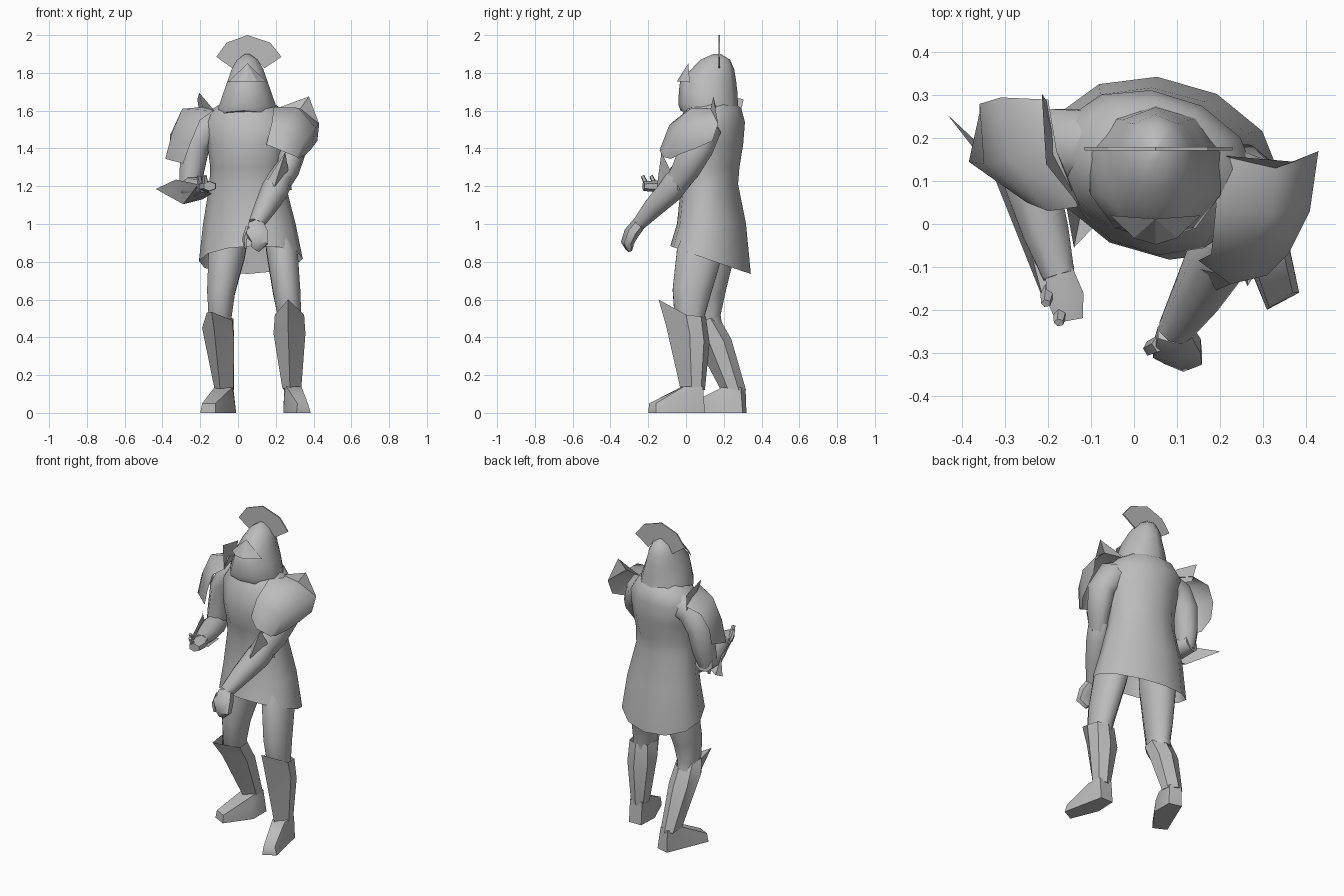
import bpy, bmesh, math
from mathutils import Vector

steel = bpy.data.materials.new("plain_grey")
steel.diffuse_color = (0.5, 0.5, 0.5, 1)


def finish(name, bm, angle=55):
    """Turn a bmesh into a shaded object."""
    bmesh.ops.recalc_face_normals(bm, faces=bm.faces)
    me = bpy.data.meshes.new(name)
    bm.to_mesh(me)
    bm.free()
    me.materials.append(steel)
    ob = bpy.data.objects.new(name, me)
    bpy.context.collection.objects.link(ob)
    bpy.ops.object.select_all(action='DESELECT')
    ob.select_set(True)
    bpy.context.view_layer.objects.active = ob
    bpy.ops.object.shade_smooth_by_angle(angle=math.radians(angle))
    return ob


def skin(name, loops, caps=(True, True), angle=55):
    """Join closed loops of points."""
    bm = bmesh.new()
    rings = [[bm.verts.new(p) for p in loop] for loop in loops]
    n = len(rings[0])
    for a, b in zip(rings, rings[1:]):
        for i in range(n):
            j = (i + 1) % n
            bm.faces.new((a[i], a[j], b[j], b[i]))
    if caps[0]:
        bm.faces.new(rings[0][::-1])
    if caps[1]:
        bm.faces.new(rings[-1])
    return finish(name, bm, angle)


def body(name, rings, n, caps):
    """Level ellipses: z, cx, cy, rx, ry, twist, drop at the back, rise at the left."""
    loops = []
    for z, cx, cy, rx, ry, twist, drop, rise in rings:
        loop = []
        for i in range(n):
            a = 2 * math.pi * (i + 0.5) / n
            u, v = rx * math.cos(a), ry * math.sin(a)
            c, s = math.cos(twist), math.sin(twist)
            loop.append((cx + u * c - v * s, cy + u * s + v * c,
                         z - drop * math.sin(a) + rise * math.cos(a)))
        loops.append(loop)
    return skin(name, loops, caps)


def limb(name, path, n=8):
    """Tube along a path of (point, radius across, radius deep)."""
    pts = [Vector(p[0]) for p in path]
    loops = []
    for k, (p, ra, rb) in enumerate(path):
        t = (pts[min(k + 1, len(pts) - 1)] - pts[max(k - 1, 0)]).normalized()
        u = Vector((1, 0, 0))
        u = (u - t * u.dot(t)).normalized()
        v = t.cross(u)
        loops.append([pts[k] + u * ra * math.cos(a) + v * rb * math.sin(a)
                      for a in (2 * math.pi * (i + 0.5) / n for i in range(n))])
    return skin(name, loops)


def sheet(name, rows, angle=45):
    """Plate through a grid of points."""
    bm = bmesh.new()
    g = [[bm.verts.new(p) for p in row] for row in rows]
    for a, b in zip(g, g[1:]):
        for i in range(len(a) - 1):
            bm.faces.new((a[i], a[i + 1], b[i + 1], b[i]))
    return finish(name, bm, angle)


def poly(name, verts, faces, angle=25):
    bm = bmesh.new()
    vs = [bm.verts.new(v) for v in verts]
    for f in faces:
        bm.faces.new([vs[i] for i in f])
    return finish(name, bm, angle)


def hull(name, pts):
    bm = bmesh.new()
    vs = [bm.verts.new(p) for p in pts]
    r = bmesh.ops.convex_hull(bm, input=vs)
    junk = {g for g in r["geom_interior"] + r["geom_unused"] if isinstance(g, bmesh.types.BMVert)}
    bmesh.ops.delete(bm, geom=list(junk), context='VERTS')
    return finish(name, bm, 50)


# tunic with flared skirt, open below, lower at the back
body("tunic", [
    (0.81, 0.068, 0.13, 0.28, 0.208, -0.28, 0.07, 0.025),
    (1.00, 0.06, 0.135, 0.25, 0.178, -0.26, 0, 0),
    (1.21, 0.05, 0.125, 0.205, 0.147, -0.25, 0, 0),
    (1.30, 0.05, 0.12, 0.20, 0.16, -0.28, 0, 0),
    (1.42, 0.055, 0.115, 0.22, 0.185, -0.3, 0, 0),
    (1.54, 0.05, 0.135, 0.24, 0.172, -0.3, 0, 0),
    (1.61, 0.05, 0.145, 0.185, 0.145, -0.3, 0, 0),
    (1.67, 0.05, 0.14, 0.09, 0.09, -0.2, 0, 0)], 12, (False, True))

# helmet with neck guard, visor and crest
body("helmet", [
    (1.56, 0.045, 0.135, 0.155, 0.165, -0.1, 0.04, 0),
    (1.62, 0.05, 0.118, 0.16, 0.158, 0, 0.01, 0),
    (1.70, 0.05, 0.117, 0.132, 0.155, 0, 0, 0),
    (1.76, 0.05, 0.117, 0.110, 0.148, 0, 0, 0),
    (1.82, 0.05, 0.142, 0.088, 0.113, 0, 0, 0),
    (1.87, 0.05, 0.155, 0.058, 0.078, 0, 0, 0),
    (1.90, 0.05, 0.165, 0.012, 0.02, 0, 0, 0)], 10, (True, True))
poly("visor", [(-0.055, 0.02, 1.75), (0.0, -0.033, 1.755), (0.05, -0.048, 1.755),
               (0.10, -0.033, 1.755), (0.155, 0.02, 1.75), (0.05, 0.012, 1.85)],
     [(0, 1, 5), (1, 2, 5), (2, 3, 5), (3, 4, 5)])
outer = [(-0.115, 1.885), (-0.06, 1.96), (0.05, 2.0), (0.17, 1.96), (0.23, 1.885)]
inner = [(-0.03, 1.825), (0.005, 1.87), (0.05, 1.89), (0.1, 1.87), (0.14, 1.825)]
outline = outer + inner[::-1]
skin("crest", [[(x, 0.171 + d, z) for x, z in outline] for d in (0, 0.008)], angle=20)

# left shoulder guard with raised rear wing
sheet("left_shoulder_guard", [
    [(0.20, 0.16, 1.61), (0.33, 0.13, 1.61), (0.43, 0.17, 1.53), (0.42, 0.14, 1.44)],
    [(0.19, 0.03, 1.62), (0.32, 0.03, 1.615), (0.41, 0.03, 1.51), (0.39, 0.05, 1.40)],
    [(0.18, -0.07, 1.54), (0.25, -0.09, 1.52), (0.36, -0.07, 1.45), (0.36, -0.03, 1.37)],
    [(0.15, -0.085, 1.42), (0.225, -0.14, 1.39), (0.31, -0.12, 1.355), (0.32, -0.08, 1.345)]], 60)
poly("left_shoulder_wing", [(0.20, 0.16, 1.61), (0.375, 0.145, 1.675), (0.43, 0.17, 1.53),
                            (0.33, 0.13, 1.61)], [(0, 1, 3), (1, 2, 3)])

# right shoulder guard with upright inner wing
sheet("right_shoulder_guard", [
    [(-0.13, 0.04, 1.60), (-0.18, 0.17, 1.62), (-0.20, 0.29, 1.58)],
    [(-0.20, 0.03, 1.55), (-0.295, 0.15, 1.61), (-0.31, 0.295, 1.56)],
    [(-0.25, 0.05, 1.43), (-0.35, 0.14, 1.48), (-0.36, 0.28, 1.47)],
    [(-0.29, 0.08, 1.32), (-0.385, 0.145, 1.345), (-0.36, 0.26, 1.37)]], 60)
poly("right_shoulder_wing", [(-0.125, 0.04, 1.60), (-0.18, 0.17, 1.58), (-0.20, 0.28, 1.55),
                             (-0.215, 0.305, 1.66), (-0.205, 0.14, 1.695)],
     [(0, 1, 4), (1, 2, 3, 4)])

# left arm hanging forward across the body
limb("left_upper_arm", [((0.17, 0.11, 1.52), 0.09, 0.09), ((0.25, 0.09, 1.50), 0.09, 0.10),
                        ((0.295, 0.06, 1.41), 0.08, 0.095), ((0.265, 0.0, 1.29), 0.062, 0.08),
                        ((0.22, -0.06, 1.2), 0.05, 0.06)])
limb("left_forearm", [((0.25, 0.0, 1.31), 0.045, 0.06), ((0.23, -0.03, 1.25), 0.065, 0.075),
                      ((0.195, -0.08, 1.18), 0.075, 0.072),
                      ((0.145, -0.17, 1.09), 0.06, 0.058), ((0.095, -0.25, 1.0), 0.042, 0.038)])
poly("left_elbow_guard", [(0.25, -0.13, 1.38), (0.135, -0.10, 1.20), (0.285, -0.03, 1.18),
                          (0.19, -0.155, 1.19)],
     [(0, 1, 3), (0, 3, 2)])
limb("left_hand", [((0.095, -0.25, 1.0), 0.045, 0.037), ((0.10, -0.29, 0.95), 0.065, 0.04),
                   ((0.115, -0.31, 0.90), 0.05, 0.035), ((0.09, -0.30, 0.87), 0.03, 0.02)], 6)
limb("left_thumb", [((0.06, -0.28, 0.98), 0.02, 0.02), ((0.035, -0.29, 0.92), 0.014, 0.018),
                    ((0.04, -0.29, 0.87), 0.008, 0.01)], 5)

# right arm bent, forearm level
limb("right_upper_arm", [((-0.08, 0.18, 1.53), 0.09, 0.09), ((-0.17, 0.18, 1.50), 0.09, 0.095),
                         ((-0.225, 0.18, 1.41), 0.08, 0.09), ((-0.245, 0.17, 1.28), 0.07, 0.08),
                         ((-0.26, 0.15, 1.18), 0.055, 0.06)])
limb("right_forearm", [((-0.265, 0.20, 1.20), 0.055, 0.05), ((-0.24, 0.10, 1.19), 0.068, 0.06),
                       ((-0.205, -0.02, 1.19), 0.058, 0.05), ((-0.175, -0.12, 1.20), 0.04, 0.035)])
poly("right_elbow_guard", [(-0.435, 0.255, 1.185), (-0.33, 0.12, 1.235), (-0.29, 0.12, 1.105),
                           (-0.21, -0.18, 1.21), (-0.14, -0.10, 1.16), (-0.19, 0.08, 1.13)],
     [(0, 1, 2), (1, 3, 2), (3, 4, 2), (2, 4, 5)])
limb("right_hand", [((-0.175, -0.11, 1.20), 0.038, 0.032), ((-0.16, -0.17, 1.20), 0.05, 0.03),
                    ((-0.15, -0.225, 1.20), 0.036, 0.025)], 6)
for k, (x, y) in enumerate(((-0.20, -0.155), (-0.17, -0.20))):
    limb("right_finger_%d" % k, [((x, y, 1.19), 0.018, 0.016),
                                 ((x - 0.005, y - 0.03, 1.255), 0.012, 0.01)], 5)

# thighs
limb("left_thigh", [((0.215, 0.09, 0.93), 0.08, 0.11), ((0.235, 0.07, 0.84), 0.088, 0.13),
                    ((0.258, 0.03, 0.64), 0.078, 0.11), ((0.272, 0.02, 0.52), 0.068, 0.088),
                    ((0.275, 0.035, 0.45), 0.06, 0.07)])
limb("right_thigh", [((-0.04, 0.15, 0.93), 0.10, 0.12), ((-0.06, 0.14, 0.84), 0.105, 0.125),
                     ((-0.09, 0.11, 0.64), 0.08, 0.105), ((-0.095, 0.105, 0.51), 0.066, 0.085),
                     ((-0.095, 0.13, 0.45), 0.06, 0.07)])

# greaves wrapped round the shins, peaked over the knee: outer edge, peak, inner edge, calf
skin("left_greave", [
    [(0.195, 0.0, 0.52), (0.265, -0.145, 0.60), (0.35, 0.0, 0.52),
     (0.34, 0.08, 0.51), (0.28, 0.105, 0.51), (0.215, 0.08, 0.51)],
    [(0.188, 0.02, 0.42), (0.265, -0.105, 0.46), (0.357, 0.02, 0.42),
     (0.345, 0.095, 0.38), (0.28, 0.125, 0.37), (0.205, 0.095, 0.38)],
    [(0.235, 0.03, 0.13), (0.275, -0.03, 0.13), (0.335, 0.03, 0.13),
     (0.33, 0.08, 0.12), (0.285, 0.10, 0.12), (0.245, 0.08, 0.12)]], (False, True), 40)
skin("right_greave", [
    [(-0.165, 0.08, 0.53), (-0.14, -0.055, 0.535), (-0.03, 0.06, 0.49),
     (-0.025, 0.13, 0.50), (-0.08, 0.17, 0.515), (-0.15, 0.15, 0.515)],
    [(-0.19, 0.12, 0.45), (-0.125, 0.02, 0.43), (-0.02, 0.12, 0.38),
     (-0.02, 0.20, 0.38), (-0.08, 0.24, 0.39), (-0.155, 0.21, 0.39)],
    [(-0.125, 0.22, 0.13), (-0.095, 0.18, 0.13), (-0.025, 0.22, 0.13),
     (-0.02, 0.28, 0.12), (-0.07, 0.318, 0.12), (-0.115, 0.295, 0.12)]], (False, True), 40)

# boots: sole outline, low toe cap, ankle top
hull("left_boot",
     [(x, y, 0) for x, y in ((0.245, 0.1), (0.33, 0.1), (0.385, -0.16), (0.31, -0.2), (0.24, -0.03))]
     + [(0.37, -0.16, 0.05), (0.315, -0.195, 0.05), (0.245, -0.03, 0.09)]
     + [(x, y, 0.14) for x, y in ((0.245, 0.09), (0.33, 0.09), (0.335, -0.01), (0.255, -0.02))])
hull("right_boot",
     [(x, y, 0) for x, y in ((-0.01, 0.30), (-0.09, 0.32), (-0.2, 0.06), (-0.12, 0.02), (-0.01, 0.17))]
     + [(-0.19, 0.06, 0.05), (-0.12, 0.025, 0.05), (-0.02, 0.17, 0.08)]
     + [(x, y, 0.135) for x, y in ((-0.025, 0.29), (-0.09, 0.315), (-0.125, 0.22), (-0.03, 0.19))])
